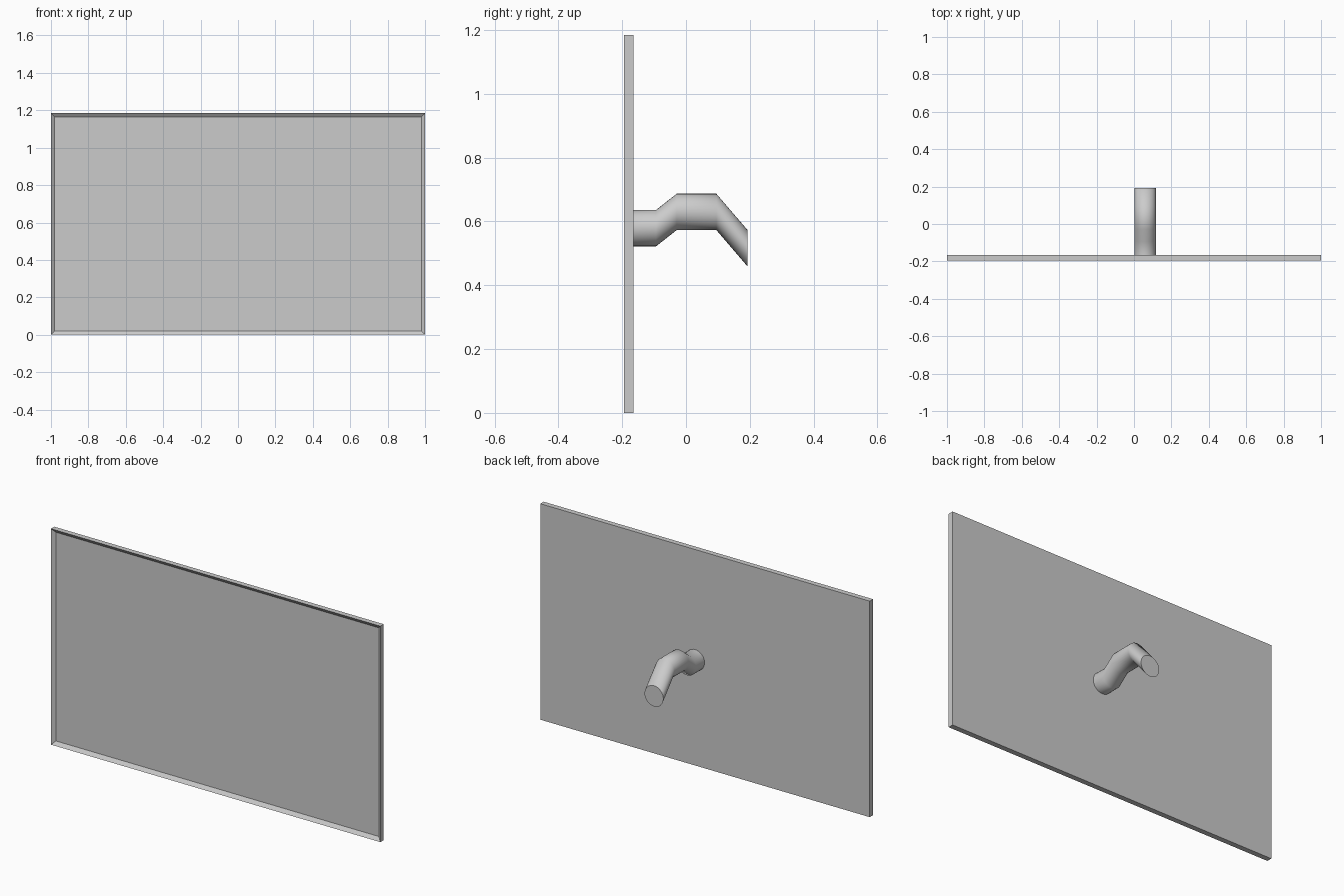
import bpy, bmesh, math
from mathutils import Matrix, Vector

if "Cube" in bpy.data.objects:
    bpy.data.objects.remove(bpy.data.objects["Cube"])


def add_object(name, bm):
    bmesh.ops.recalc_face_normals(bm, faces=bm.faces[:])
    mesh = bpy.data.meshes.new(name)
    bm.to_mesh(mesh)
    bm.free()
    obj = bpy.data.objects.new(name, mesh)
    bpy.context.collection.objects.link(obj)
    return obj


# Screen panel: thin slab with a shallow sloped recess on the front
HEIGHT, BACK, FRONT = 1.185, -0.165, -0.194
bm = bmesh.new()
bmesh.ops.create_cube(bm, size=1, matrix=Matrix.Translation(
    (0, (BACK + FRONT) / 2, HEIGHT / 2)) @ Matrix.Diagonal((2, BACK - FRONT, HEIGHT, 1)))
front = [f for f in bm.faces if f.calc_center_median().y < FRONT + 0.001]
bmesh.ops.inset_region(bm, faces=front, thickness=0.02, depth=-0.015,
                       use_even_offset=True)
add_object("screen_panel", bm)

# Mounting arm: upright circular sections following a bent path (y, z)
PATH = [(BACK, 0.579), (-0.094, 0.579), (-0.029, 0.63), (0.095, 0.63), (0.192, 0.517)]
RADIUS, SIDES, ARM_X = 0.057, 32, 0.06
bm = bmesh.new()
rings = []
for y, z in PATH:
    rings.append([bm.verts.new((ARM_X + RADIUS * math.cos(a), y, z + RADIUS * math.sin(a)))
                  for a in (2 * math.pi * i / SIDES for i in range(SIDES))])
for r0, r1 in zip(rings, rings[1:]):
    for i in range(SIDES):
        j = (i + 1) % SIDES
        bm.faces.new((r0[i], r0[j], r1[j], r1[i])).smooth = True
# Flat end caps with crisp rims
for ring in (rings[0], rings[-1]):
    cap = bm.faces.new(ring)
    for e in cap.edges:
        e.smooth = False
add_object("mounting_arm", bm)
